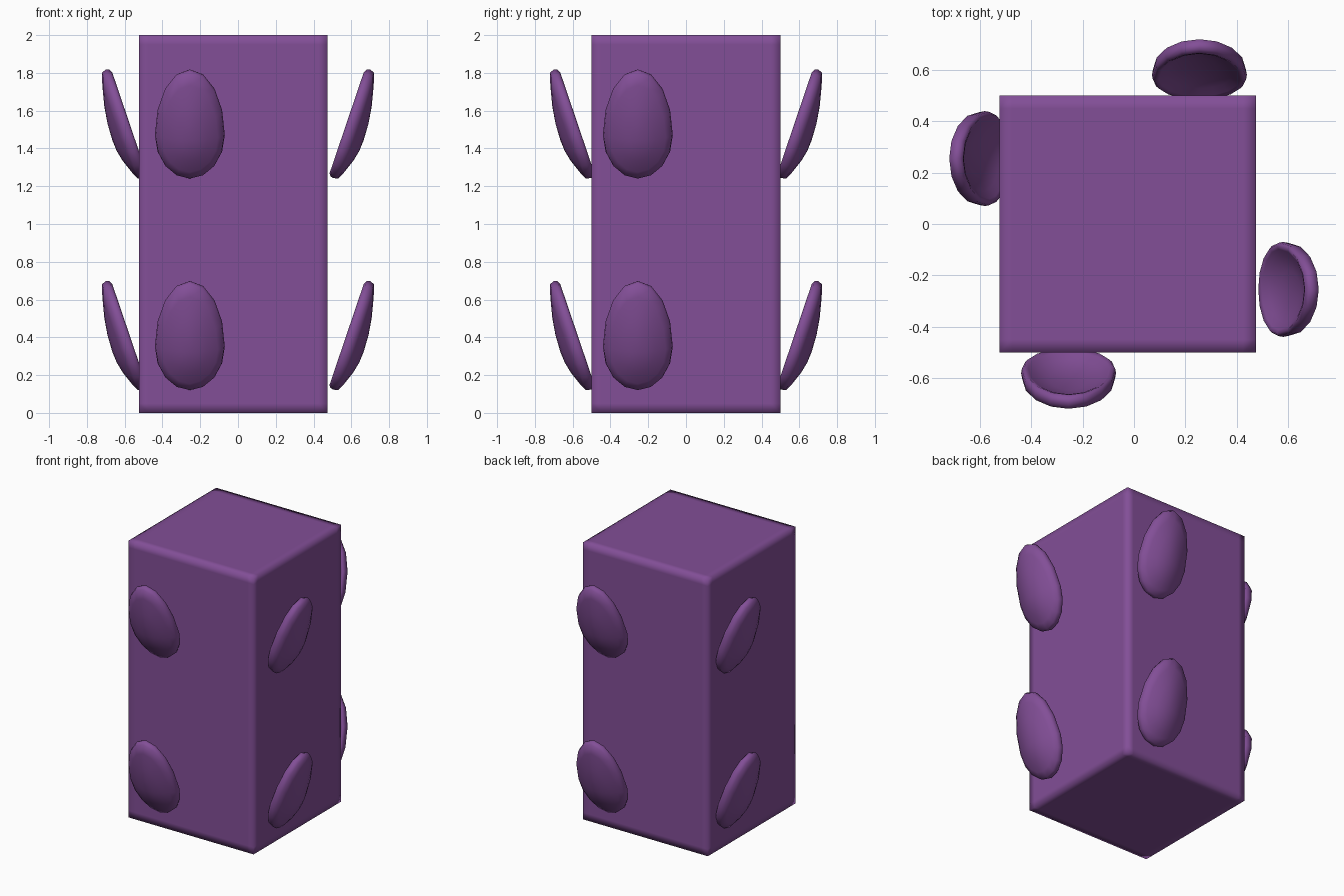
import bpy, bmesh, math
from mathutils import Matrix

if "Cube" in bpy.data.objects:
    bpy.data.objects.remove(bpy.data.objects["Cube"])

purple = bpy.data.materials.new("purple")
purple.diffuse_color = (0.225, 0.077, 0.31, 1)
purple.use_nodes = True
purple.node_tree.nodes["Principled BSDF"].inputs["Base Color"].default_value = purple.diffuse_color


def finish(bm, name):
    bmesh.ops.recalc_face_normals(bm, faces=bm.faces)
    for f in bm.faces:
        f.smooth = True
    me = bpy.data.meshes.new(name)
    bm.to_mesh(me)
    bm.free()
    me.materials.append(purple)
    ob = bpy.data.objects.new(name, me)
    bpy.context.collection.objects.link(ob)
    return ob


# Pillar: smooth-shaded block with support loops near its edges
bm = bmesh.new()
bmesh.ops.create_cube(bm, size=1, matrix=Matrix.Translation((-0.025, 0, 1)) @ Matrix.Diagonal((1, 1, 2, 1)))
for axis, centre, half in ((0, -0.025, 0.5), (1, 0, 0.5), (2, 1, 1)):
    for side in (-1, 1):
        co, no = [0, 0, 0], [0, 0, 0]
        co[axis] = centre + side * (half - 0.05)
        no[axis] = 1
        bmesh.ops.bisect_plane(bm, geom=bm.verts[:] + bm.edges[:] + bm.faces[:], plane_co=co, plane_no=no)
finish(bm, "pillar")

# Cupped scoop: profile (outline scale, outward depth), inner side to outer side
PROFILE = [(0.4, 0.048), (0.7, 0.028), (0.85, 0.008), (0.93, 0.0), (0.985, 0.010),
           (1.0, 0.027), (0.975, 0.052), (0.8, 0.072), (0.5, 0.098), (0.25, 0.111)]
SEGS = 16
TX, TZ = 0.321, 0.947  # tilt direction of the scoop


def scoop(name, angle, lift):
    bm = bmesh.new()

    def point(s, h, a):
        t = s * math.sin(a) * (0.367 if math.sin(a) > 0 else 0.24)
        return bm.verts.new((0.556 + t * TX + h * TZ,
                             -0.255 + s * 0.185 * math.cos(a),
                             1.479 + lift + t * TZ - h * TX))

    rings = [[point(s, h, math.tau * i / SEGS) for i in range(SEGS)] for s, h in PROFILE]
    for r0, r1 in zip(rings, rings[1:]):
        for i in range(SEGS):
            j = (i + 1) % SEGS
            bm.faces.new((r0[i], r0[j], r1[j], r1[i]))
    for ring, h in ((rings[0], 0.055), (rings[-1], 0.115)):
        tip = point(0, h, 0)
        for i in range(SEGS):
            bm.faces.new((ring[i], ring[(i + 1) % SEGS], tip))
    bmesh.ops.rotate(bm, verts=bm.verts, cent=(0, 0, 0), matrix=Matrix.Rotation(angle, 3, 'Z'))
    finish(bm, name)


# Two scoops on each of the four sides
for k, side in enumerate(("right", "back", "left", "front")):
    for level, lift in (("upper", 0), ("lower", -1.12)):
        scoop(f"{side}_{level}_scoop", k * math.pi / 2, lift)
